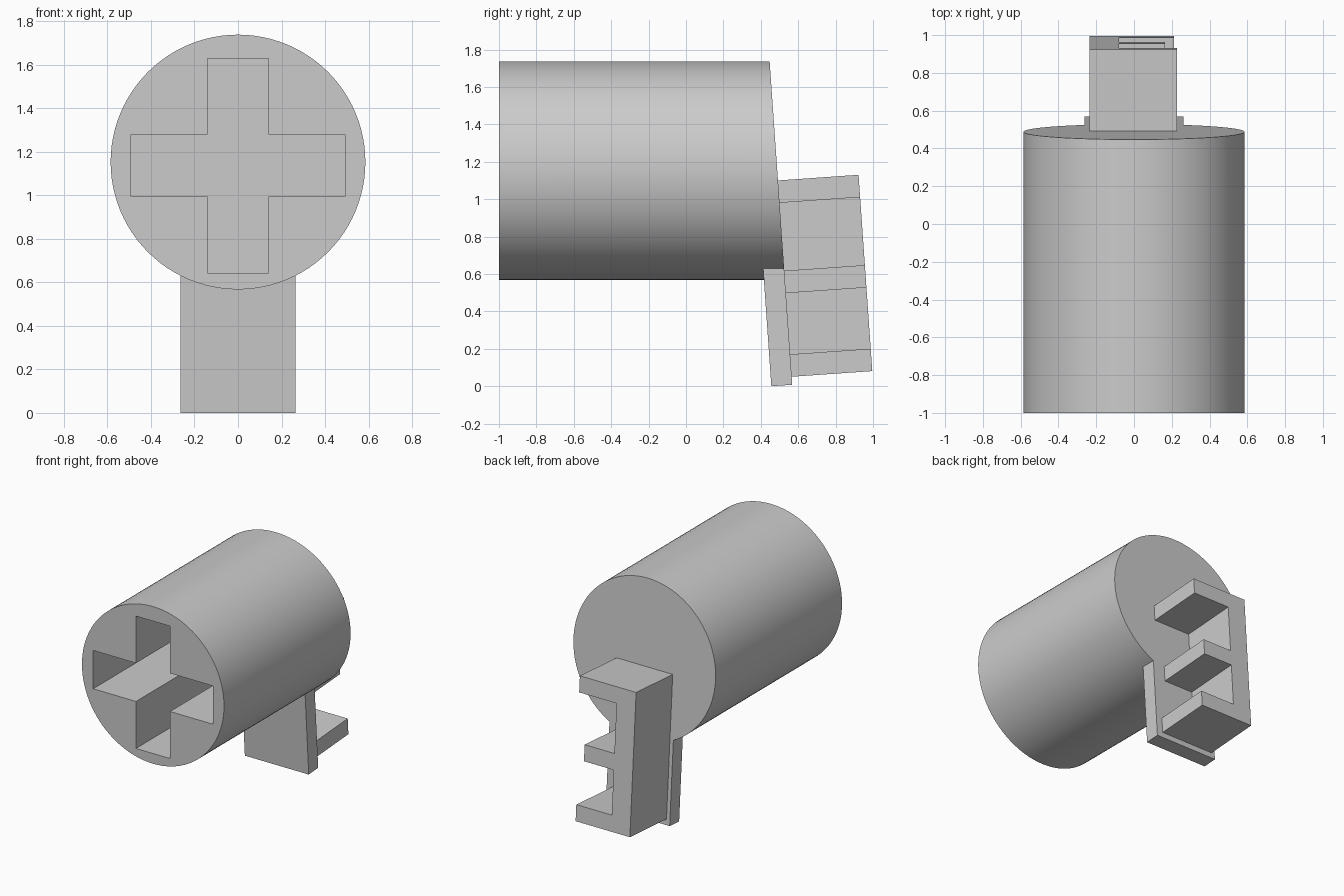
import bpy, bmesh, math
from mathutils import Matrix

if "Cube" in bpy.data.objects:
    bpy.data.objects.remove(bpy.data.objects["Cube"], do_unlink=True)

TILT = math.radians(4)
AXIS_Z, RADIUS = 1.152, 0.585
FOOT = Matrix.Translation((0, 0.568, 0.008)) @ Matrix.Rotation(TILT, 4, "X")

grey = bpy.data.materials.new("plain grey")
grey.use_nodes = True
grey.diffuse_color = (0.6, 0.6, 0.6, 1)
grey.node_tree.nodes["Principled BSDF"].inputs["Base Color"].default_value = (0.6, 0.6, 0.6, 1)


def prism(name, outline, y0, y1, matrix=Matrix()):
    """Extrude an x-z outline from y0 to y1."""
    bm = bmesh.new()
    face = bm.faces.new([bm.verts.new((x, y0, z)) for x, z in outline])
    ext = bmesh.ops.extrude_face_region(bm, geom=[face])
    verts = [g for g in ext["geom"] if isinstance(g, bmesh.types.BMVert)]
    bmesh.ops.translate(bm, vec=(0, y1 - y0, 0), verts=verts)
    bmesh.ops.recalc_face_normals(bm, faces=bm.faces)
    bm.transform(matrix)
    mesh = bpy.data.meshes.new(name)
    bm.to_mesh(mesh)
    bm.free()
    mesh.materials.append(grey)
    obj = bpy.data.objects.new(name, mesh)
    bpy.context.collection.objects.link(obj)
    return obj


# round barrel with a slanted rear face
steps = 96
circle = [(RADIUS * math.cos(math.tau * i / steps),
           AXIS_Z + RADIUS * math.sin(math.tau * i / steps)) for i in range(steps)]
barrel = prism("barrel", circle, -1, 0.488)
for v in barrel.data.vertices:
    if v.co.y > 0:
        v.co.y -= (v.co.z - AXIS_Z) * math.tan(TILT)

# cross-shaped socket in the front
w, h, lo, hi, arm = 0.14, 0.4925, 0.993, 1.278, 0.4925
top, bottom = 1.628, 0.643
cross = [(-w, bottom), (w, bottom), (w, lo), (arm, lo), (arm, hi), (w, hi),
         (w, top), (-w, top), (-w, hi), (-arm, hi), (-arm, lo), (-w, lo)]
cutter = prism("socket_cutter", cross, -1.1, 0.2)
cutter.hide_render = True
cut = barrel.modifiers.new("socket", "BOOLEAN")
cut.operation, cut.solver, cut.object = "DIFFERENCE", "EXACT", cutter
bpy.ops.object.select_all(action="DESELECT")
bpy.context.view_layer.objects.active = barrel
barrel.select_set(True)
bpy.ops.object.modifier_apply(modifier=cut.name)
bpy.data.objects.remove(cutter, do_unlink=True)
bpy.ops.object.shade_smooth_by_angle(angle=math.radians(30))

# leaning plate, flush with the rear face
prism("rear_plate", [(-0.263, 0), (0.263, 0), (0.263, 0.66), (-0.263, 0.66)],
      -0.112, 0, FOOT)

# three-pronged bracket on the back, open to one side
spine, back = -0.08, -0.235
bracket = [(back, 0.043)]
for reach, base in ((0.212, 0.043), (0.165, 0.491), (0.228, 0.975)):
    bracket += [(reach, base), (reach, base + 0.12)]
    if base < 0.9:
        bracket.append((spine, base + 0.12))
    if base > 0.1:
        bracket.insert(-3 if base < 0.9 else -2, (spine, base))
bracket.append((back, 1.095))
prism("pronged_bracket", bracket, 0, 0.432, FOOT)
